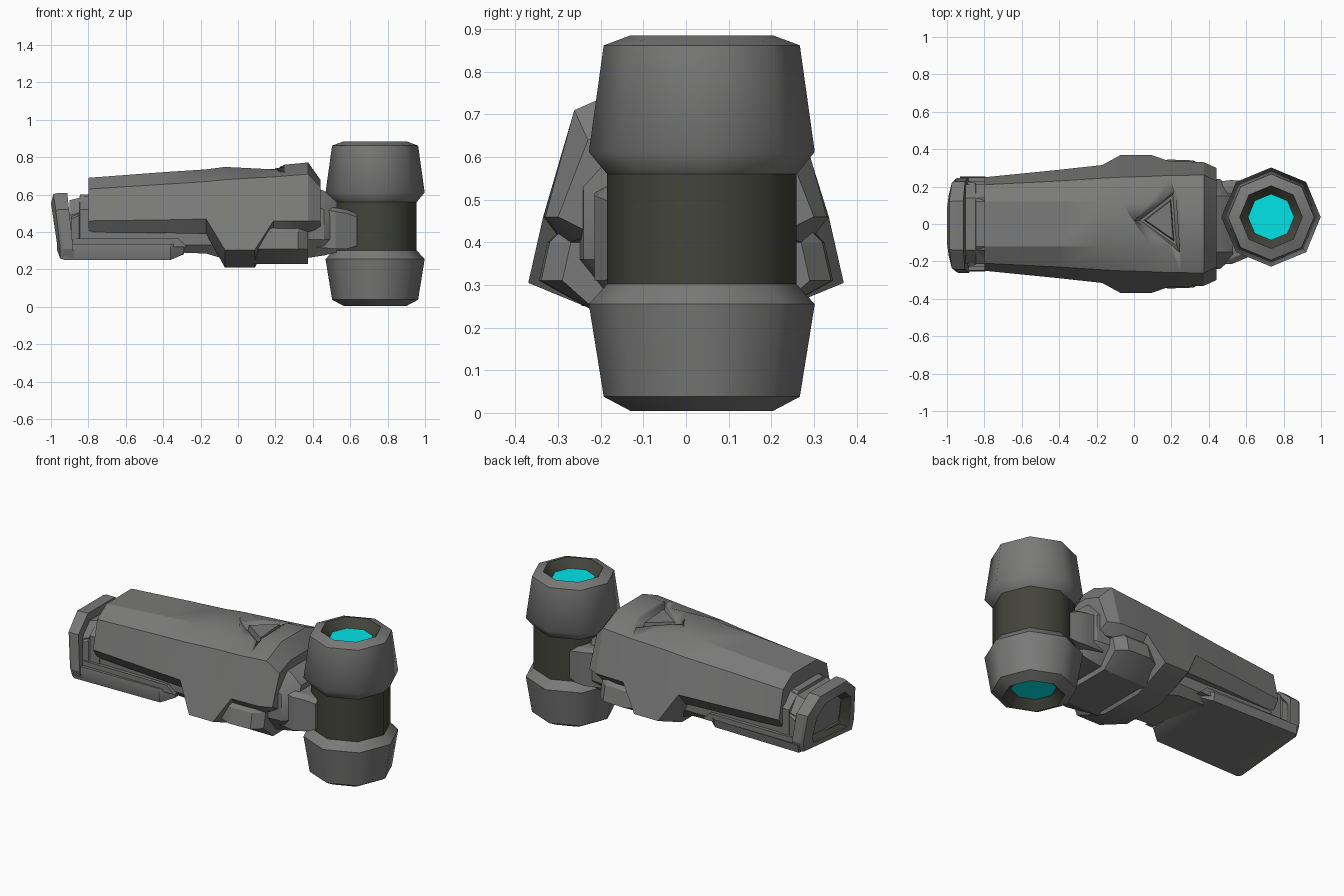
import bpy, bmesh, math
from mathutils import Vector

if "Cube" in bpy.data.objects:
    bpy.data.objects.remove(bpy.data.objects["Cube"])


def material(name, rgb):
    m = bpy.data.materials.new(name)
    m.diffuse_color = (*rgb, 1)
    m.use_nodes = True
    m.node_tree.nodes["Principled BSDF"].inputs["Base Color"].default_value = m.diffuse_color
    return m


GREY = material("mid grey", (0.195, 0.195, 0.193))
DARK = material("dark olive grey", (0.057, 0.057, 0.045))
CYAN = material("cyan", (0.0, 0.78, 0.8))


def finish(name, bm, mat, smooth=25):
    bmesh.ops.remove_doubles(bm, verts=bm.verts, dist=1e-5)
    bmesh.ops.recalc_face_normals(bm, faces=bm.faces)
    me = bpy.data.meshes.new(name)
    for f in bm.faces:
        f.smooth = True
    bm.to_mesh(me)
    bm.free()
    me.set_sharp_from_angle(angle=math.radians(smooth))
    me.materials.append(mat)
    ob = bpy.data.objects.new(name, me)
    bpy.context.collection.objects.link(ob)
    return ob


def loft(name, loops, mat, smooth=25):
    """Skin closed loops of equal length and cap both ends."""
    bm = bmesh.new()
    rows = [[bm.verts.new(p) for p in loop] for loop in loops]
    n = len(rows[0])
    for a, b in zip(rows, rows[1:]):
        for i in range(n):
            j = (i + 1) % n
            bm.faces.new((a[i], a[j], b[j], b[i]))
    bm.faces.new(rows[0])
    bm.faces.new(rows[-1])
    return finish(name, bm, mat, smooth)


def section(x, half):
    """Mirror a half outline of (y, z) points into a loop at x."""
    return [(x, y, z) for y, z in half] + [(x, -y, z) for y, z in reversed(half)]


def roll(loop):
    """Raise the low back corners, giving the tray and fist a slight roll."""
    return [(x, y, z + (0.045 * (y + 0.25) / 0.5 if z < 0.32 else 0)) for x, y, z in loop]


def lathe(name, profile, mat, closed=True, sides=8):
    """Spin (radius, z) points round the hammer axis."""
    bm = bmesh.new()
    rows = []
    for r, z in profile:
        rows.append([bm.verts.new((0.733 + r * math.cos(k * math.tau / sides),
                                   0.037 + r * math.sin(k * math.tau / sides), z))
                     for k in range(sides)])
    pairs = list(zip(rows, rows[1:]))
    if closed:
        pairs.append((rows[-1], rows[0]))
    else:
        bm.faces.new(rows[0])
        bm.faces.new(rows[-1])
    for a, b in pairs:
        for i in range(sides):
            j = (i + 1) % sides
            bm.faces.new((a[i], a[j], b[j], b[i]))
    return finish(name, bm, mat, 46)


# Hammer head: dark core, two capped ends, dark sockets and glowing lenses
lathe("head_core", [(0.222, 0.28), (0.222, 0.58)], DARK, closed=False)
lathe("upper_cap", [(0.168, 0.885), (0.23, 0.862), (0.265, 0.612), (0.222, 0.56), (0.168, 0.6)], GREY)
lathe("lower_cap", [(0.168, 0.005), (0.23, 0.038), (0.265, 0.255), (0.222, 0.302), (0.168, 0.28)], GREY)
for tag, rim, floor in (("upper", 0.884, 0.835), ("lower", 0.006, 0.055)):
    lathe(tag + "_socket", [(0.168, rim), (0.123, floor), (0.168, floor)], DARK)
    lathe(tag + "_lens", [(0.125, floor), (0.125, floor + (0.01 if tag == "lower" else -0.01))], CYAN, closed=False)

# Forearm shell: x, ridge z, shoulder y z, lower edge y z, underside y z
stations = [(-0.80, 0.69, 0.21, 0.63, 0.25, 0.46, 0.21, 0.40),
            (-0.40, 0.72, 0.23, 0.655, 0.29, 0.465, 0.24, 0.395),
            (-0.17, 0.735, 0.245, 0.67, 0.315, 0.47, 0.25, 0.39),
            (-0.07, 0.748, 0.25, 0.68, 0.37, 0.305, 0.14, 0.21),
            (0.09, 0.74, 0.255, 0.69, 0.37, 0.305, 0.14, 0.21),
            (0.19, 0.735, 0.26, 0.695, 0.335, 0.46, 0.28, 0.39),
            (0.25, 0.76, 0.26, 0.70, 0.335, 0.46, 0.28, 0.39),
            (0.375, 0.772, 0.262, 0.71, 0.33, 0.46, 0.27, 0.40),
            (0.44, 0.68, 0.23, 0.64, 0.30, 0.46, 0.22, 0.42)]
shell = loft("forearm_shell",
             [section(x, [(0.12, zr), (ys, zs), (yl, zl), (yu, zu)])
              for x, zr, ys, zs, yl, zl, yu, zu in stations], GREY, 28)

# Triangular groove sunk into the top, with a raised centre
tri = [Vector((0.0, 0.02)), Vector((0.22, 0.19)), Vector((0.245, -0.15))]
mid = sum(tri, Vector((0, 0))) / 3


def triangle(scale, z):
    return [(*(mid + (p - mid) * scale), z) for p in tri]


cutter = loft("groove_cutter", [triangle(0.8, 0.70), triangle(1.0, 0.74), triangle(1.0, 0.82)], GREY)
cutter.hide_render = True
cutter.hide_viewport = True
cut = shell.modifiers.new("groove", "BOOLEAN")
cut.operation = "DIFFERENCE"
cut.object = cutter
loft("groove_centre", [triangle(0.68, 0.68), triangle(0.6, 0.738)], GREY)

# Inner arm running through the shell to the fist end
loft("inner_arm", [section(x, [(0.14, t), (0.21, t - 0.08), (0.20, 0.36), (0.16, 0.29)])
                   for x, t in ((-0.90, 0.57), (-0.78, 0.60), (0.40, 0.62))], GREY)

# Lower guard tucked under the shell next to the wrist
loft("wrist_guard", [section(x, [(y - 0.05, 0.43), (y - 0.02, 0.40), (y, 0.31), (0.2, 0.23)])
                     for x, y in ((0.08, 0.30), (0.18, 0.345), (0.32, 0.34), (0.375, 0.29))], GREY)

# Wrist collar and the clamp that grips the head
loft("wrist_collar", [section(x, [(0.15, t), (y, t - 0.10), (y, 0.36), (0.17, b)])
                      for x, y, t, b in ((0.36, 0.25, 0.66, 0.26), (0.46, 0.24, 0.62, 0.275), (0.53, 0.18, 0.56, 0.29))], GREY)
loft("head_clamp", [[(x, a, lo), (x, b, lo), (x, b, hi - 0.02), (x, b - 0.03, hi), (x, a + 0.03, hi), (x, a, hi - 0.02)]
                    for x, a, b, lo, hi in ((0.40, -0.21, 0.22, 0.32, 0.55), (0.52, -0.215, 0.235, 0.31, 0.53),
                                            (0.58, -0.19, 0.23, 0.31, 0.52), (0.637, -0.165, 0.215, 0.325, 0.50))], GREY)

# Under tray with stepped rails along its top
loft("under_tray", [roll(section(x, [(y, 0.335), (y + 0.005, 0.30), (y - 0.005, b)]))
                    for x, y, b in ((-0.93, 0.25, 0.25), (-0.36, 0.24, 0.25), (-0.29, 0.19, 0.275))], GREY)
rail = [(-0.90, 0.32), (-0.27, 0.32), (-0.32, 0.365), (-0.88, 0.365)]
loft("tray_rail", [[(x, y, z) for x, z in rail] for y in (-0.23, 0.23)], GREY)
loft("belly_block", [section(x, [(0.21, 0.42), (0.21, 0.33), (0.17, b)])
                     for x, b in ((-0.85, 0.31), (-0.17, 0.285), (-0.05, 0.25))], GREY)

# Fist end frame: bowed hexagonal plate with a sunken dark opening
plate = [(0.13, 0.608), (0.235, 0.52), (0.255, 0.31), (0.235, 0.252)]


def ring(x, scale, bow=0.0):
    """Plate outline scaled about its centre, leaning back with height."""
    pts = roll(section(0, plate))
    return [(x + bow * (abs(y) / 0.25) - 0.033 * max(0, (z - 0.30) / 0.31),
             y * scale - 0.008, 0.42 + (z - 0.42) * scale) for _, y, z in pts]


loft("fist_frame", [ring(-0.88, 1.0), ring(-0.935, 1.0), ring(-0.96, 0.97, 0.01), ring(-0.967, 0.70), ring(-0.92, 0.58)], GREY)
hollow = loft("fist_opening", [ring(-0.966, 0.695), ring(-0.923, 0.57), ring(-0.918, 0.57), ring(-0.96, 0.70)], DARK)
# Open the front so the recess stays visible
bm = bmesh.new()
bm.from_mesh(hollow.data)
bmesh.ops.delete(bm, geom=[f for f in bm.faces if len(f.verts) > 4 and f.calc_center_median().x < -0.945], context="FACES_ONLY")
bm.to_mesh(hollow.data)
bm.free()

# Stepped neck between the frame and the shell
loft("fist_neck", [section(x, [(0.12, t), (y, t - 0.08), (y, 0.36)])
                   for x, y, t in ((-0.89, 0.225, 0.55), (-0.85, 0.22, 0.57), (-0.845, 0.215, 0.60), (-0.78, 0.215, 0.60))], GREY)
